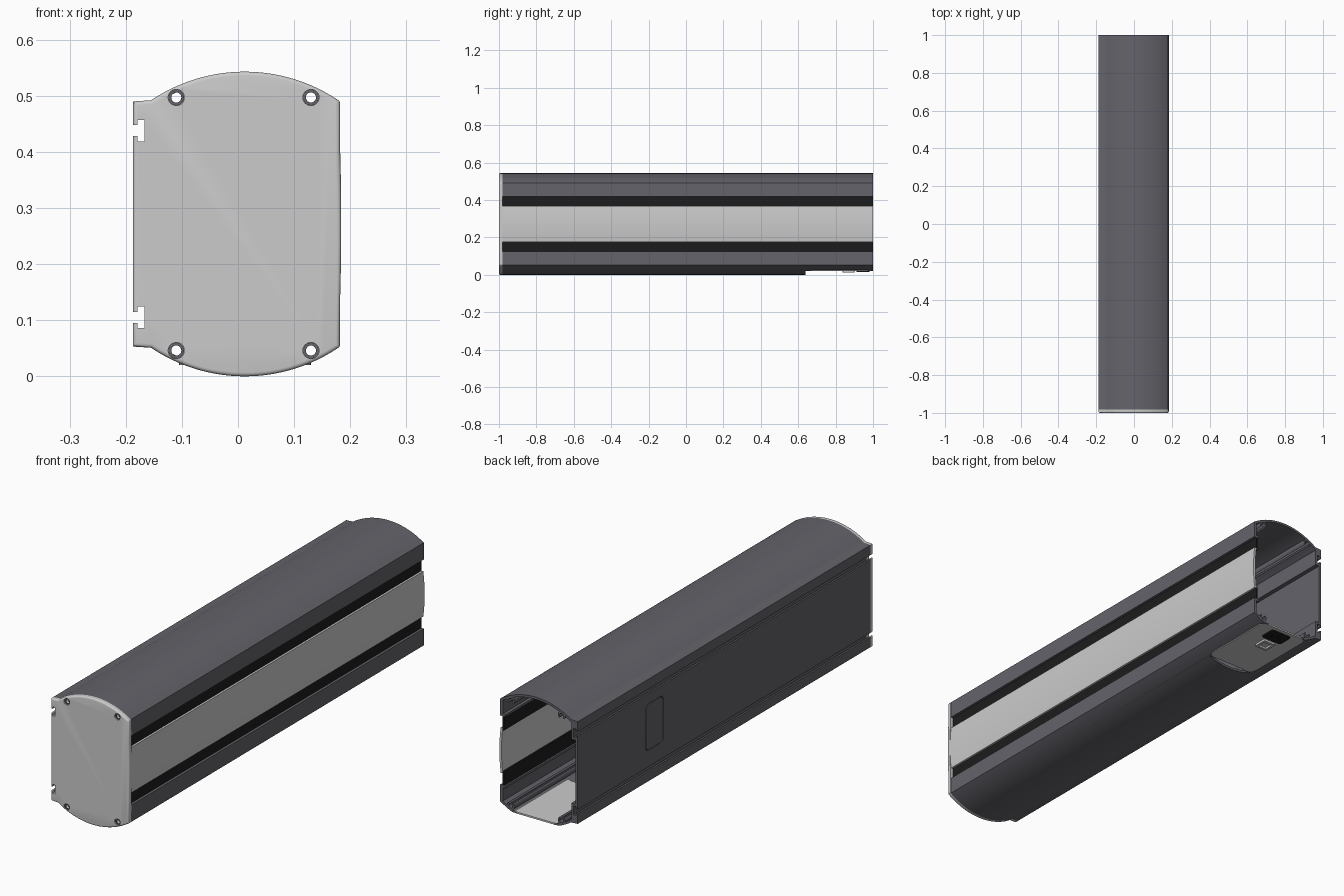
import bpy, bmesh, math
from mathutils import Vector

if "Cube" in bpy.data.objects:
    bpy.data.objects.remove(bpy.data.objects["Cube"])

CX, CZ, R = 0.012, 0.2715, 0.299      # arc centre x, mid height, outer arc radius
BACK, FRONT = 1.0, -0.982             # extruded body range along y


def material(name, rgb):
    m = bpy.data.materials.new(name)
    m.diffuse_color = (*rgb, 1)
    m.use_nodes = True
    m.node_tree.nodes["Principled BSDF"].inputs["Base Color"].default_value = m.diffuse_color
    return m


DARK = material("dark_slate", (0.125, 0.125, 0.145))
BLACK = material("black", (0.012, 0.012, 0.012))


def prism(name, pts, axis, a, b, mat=None, bevel=0.0):
    """Extrude a 2D outline along an axis from a to b; bevel rounds the rim at a."""
    place = {"x": lambda p, t: (t, p[0], p[1]),
             "y": lambda p, t: (p[0], t, p[1]),
             "z": lambda p, t: (p[0], p[1], t)}[axis]
    bm = bmesh.new()
    first = bm.faces.new([bm.verts.new(place(p, a)) for p in pts])
    rim = list(first.edges)
    ext = bmesh.ops.extrude_face_region(bm, geom=[first], use_keep_orig=True)
    new = [v for v in ext["geom"] if isinstance(v, bmesh.types.BMVert)]
    bmesh.ops.translate(bm, verts=new, vec=Vector(place((0, 0), b - a)))
    if bevel:
        bmesh.ops.bevel(bm, geom=rim, offset=bevel, segments=4, profile=0.5, affect="EDGES")
    bmesh.ops.recalc_face_normals(bm, faces=bm.faces)
    me = bpy.data.meshes.new(name)
    bm.to_mesh(me)
    bm.free()
    ob = bpy.data.objects.new(name, me)
    bpy.context.collection.objects.link(ob)
    if mat:
        me.materials.append(mat)
    return ob


def activate(ob):
    bpy.ops.object.select_all(action="DESELECT")
    ob.select_set(True)
    bpy.context.view_layer.objects.active = ob


def cut(ob, cutter):
    mod = ob.modifiers.new("cut", "BOOLEAN")
    mod.operation, mod.solver, mod.object = "DIFFERENCE", "EXACT", cutter
    activate(ob)
    bpy.ops.object.modifier_apply(modifier=mod.name)
    bpy.data.objects.remove(cutter)


def smooth(ob):
    activate(ob)
    bpy.ops.object.shade_smooth_by_angle(angle=math.radians(30))


def arc(x0, x1, r, n=28):
    """Crown of the housing, heights relative to the middle."""
    xs = [x0 + (x1 - x0) * i / n for i in range(n + 1)]
    return [(x, CZ - R + math.sqrt(r * r - (x - CX) ** 2)) for x in xs]


def mirrored(half):
    """Upper half outline followed by its reflection, lifted to final height."""
    full = half + [(x, -w) for x, w in reversed(half)]
    return [(x, CZ + w) for x, w in full]


def circle(cx, cy, r, n=24):
    return [(cx + r * math.cos(2 * math.pi * i / n), cy + r * math.sin(2 * math.pi * i / n))
            for i in range(n)]


def rounded(x0, x1, y0, y1, r, n=6):
    pts = []
    for k, (cx, cy) in enumerate([(x1 - r, y1 - r), (x0 + r, y1 - r),
                                  (x0 + r, y0 + r), (x1 - r, y0 + r)]):
        for i in range(n + 1):
            t = math.pi / 2 * (k + i / n)
            pts.append((cx + r * math.cos(t), cy + r * math.sin(t)))
    return pts


# Housing: thin extrusion with two T-slots on the left and an open right side
outer = [(0.180, 0.148)] + arc(0.180, -0.155, R) + [
    (-0.187, 0.2185), (-0.187, 0.176), (-0.179, 0.176), (-0.179, 0.185),
    (-0.167, 0.185), (-0.167, 0.147), (-0.179, 0.147), (-0.179, 0.157), (-0.187, 0.157)]
inner = [(0.155, 0.148), (0.155, 0.158), (0.168, 0.158)] + arc(0.168, -0.150, R - 0.01) + [
    (-0.157, 0.207), (-0.157, 0.137), (-0.176, 0.137)]
housing = prism("housing", mirrored(outer) + mirrored(inner)[::-1], "y", FRONT, BACK, DARK)

# Flat recess under the housing at the back, and the access opening in the left wall
cut(housing, prism("recess_cutter", rounded(-0.14, 0.165, 0.64, 1.2, 0.04), "z", -0.1, 0.021))
cut(housing, prism("hatch_cutter", rounded(0.42, 0.54, 0.185, 0.385, 0.02), "x", -0.2, -0.165))
smooth(housing)
smooth(prism("access_hatch", rounded(0.423, 0.537, 0.188, 0.382, 0.018), "x", -0.187, -0.178, DARK))

# Screw channels inside the housing, C-shaped and open towards the middle
screws = [(x, CZ + s * 0.2255, s) for x in (-0.11, 0.13) for s in (1, -1)]
for i, (x, z, s) in enumerate(screws):
    turn = [math.radians(-50 + 280 * k / 20) for k in range(21)]
    ring = [(x + 0.017 * math.cos(t), z + s * 0.017 * math.sin(t)) for t in turn]
    ring += [(x + 0.009 * math.cos(t), z + s * 0.009 * math.sin(t)) for t in reversed(turn)]
    smooth(prism(f"screw_channel_{i + 1}", ring, "y", FRONT, BACK, DARK))

# Black bands on the right with the light bulged panel between them
for name, s in (("upper_band", 1), ("lower_band", -1)):
    w = sorted((CZ + s * 0.088, CZ + s * 0.152))
    prism(name, [(0.162, w[0]), (0.169, w[0]), (0.169, w[1]), (0.162, w[1])], "y", FRONT, BACK, BLACK)
hs = [-0.097 + 0.194 * i / 16 for i in range(17)]
bulge = [(0.178 + 0.006 * (1 - (h / 0.097) ** 2), CZ + h) for h in hs]
smooth(prism("side_panel", bulge + [(x - 0.010, z) for x, z in reversed(bulge)], "y", FRONT, BACK))

# Front end cap: rounded rim, T-slot notches, countersunk screw holes
side = [(0.1815 + 0.0025 * (1 - (h / 0.15) ** 2), h) for h in (0.01, 0.04, 0.07, 0.1, 0.13)]
cap_half = side + [(0.1815, 0.2175)] + arc(0.180, -0.155, R) + [(-0.187, 0.2185)]
cap = prism("end_cap", mirrored(cap_half), "y", -1.0, FRONT, None, 0.007)
for s in (1, -1):
    notch = [(-0.2, 0.157), (-0.179, 0.157), (-0.179, 0.147), (-0.167, 0.147),
             (-0.167, 0.185), (-0.179, 0.185), (-0.179, 0.176), (-0.2, 0.176)]
    cut(cap, prism("notch_cutter", [(x, CZ + s * w) for x, w in notch], "y", -1.1, -0.9))
for x, z, s in screws:
    cut(cap, prism("hole_cutter", circle(x, z, 0.009), "y", -1.1, -0.9))
    cut(cap, prism("seat_cutter", circle(x, z, 0.0145), "y", -1.1, -0.992))
smooth(cap)

# Washers in the screw seats
for i, (x, z, s) in enumerate(screws):
    rim = prism(f"screw_seat_{i + 1}", circle(x, z, 0.0142), "y", -0.996, -0.990, DARK)
    cut(rim, prism("bore_cutter", circle(x, z, 0.009), "y", -1.1, -0.9))
    smooth(rim)

# Connector plate closing the recess
plate = prism("connector_plate", rounded(-0.105, 0.130, 0.645, BACK, 0.03), "z", 0.020, 0.027)
smooth(plate)

# Black power socket with three pin holes
socket = prism("power_socket", rounded(-0.035, 0.065, 0.912, 0.982, 0.008), "z", 0.014, 0.0215, BLACK)
for x, y in ((-0.005, 0.94), (0.015, 0.957), (0.035, 0.94)):
    cut(socket, prism("pin_cutter", rounded(x - 0.004, x + 0.004, y - 0.008, y + 0.008, 0.001, 2),
                      "z", 0.0, 0.018))

# Grey data jack with a square opening
jack = prism("data_jack", rounded(-0.020, 0.040, 0.838, 0.900, 0.003, 2), "z", 0.011, 0.0215)
cut(jack, prism("jack_cutter", rounded(-0.010, 0.030, 0.848, 0.886, 0.002, 2), "z", 0.0, 0.019))
